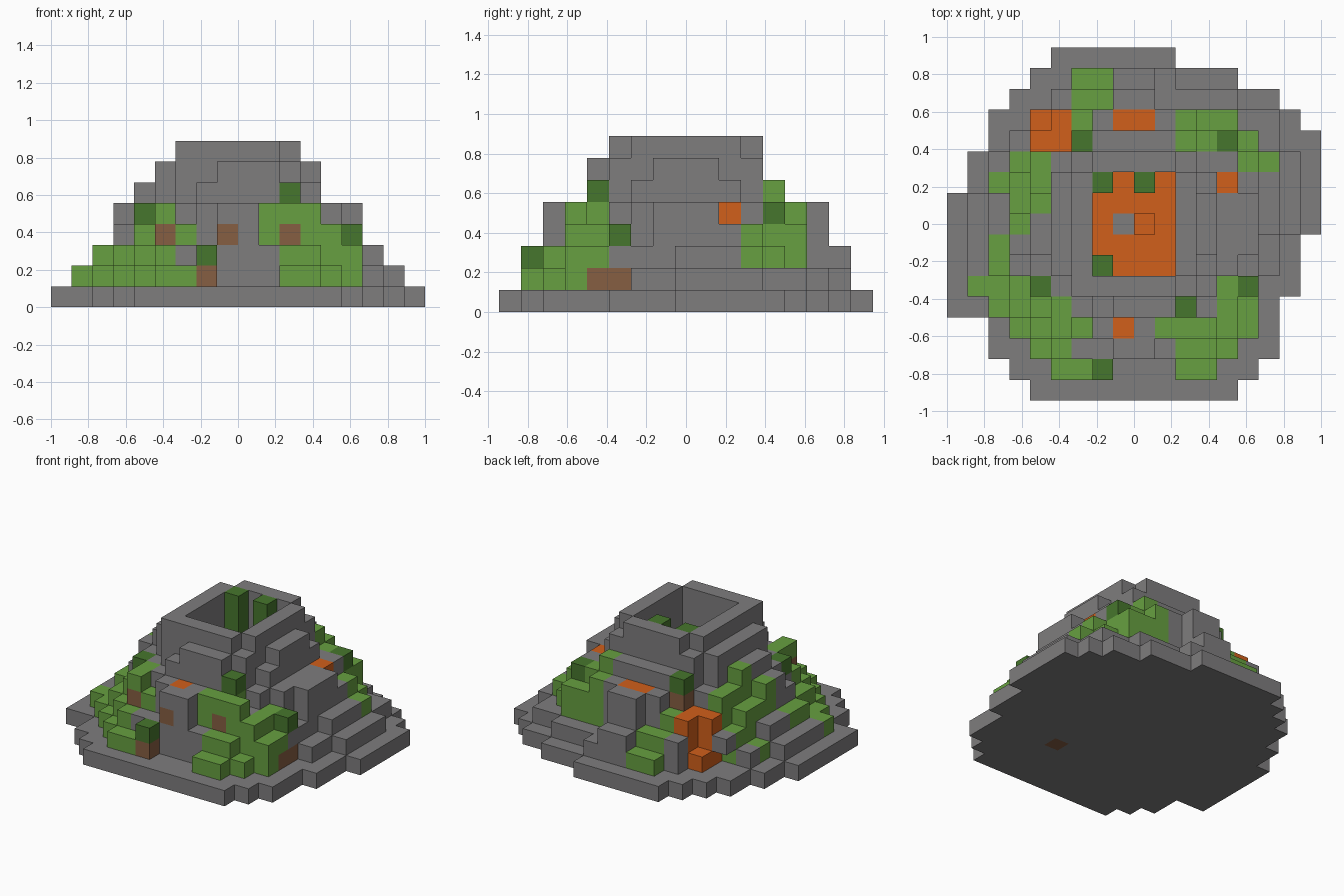
import bpy
import bmesh

cube = bpy.data.objects.get("Cube")
if cube:
    bpy.data.objects.remove(cube, do_unlink=True)

UNIT = 1 / 9          # edge length of one block
HALF_ROWS = 8.5       # rows run from front to back, centred on y = 0
cells = {}            # (column, row, level) -> colour name


def box(x0, x1, row0, row1, low, high):
    """All block positions in a box; upper limits are exclusive."""
    return [(x, row, level) for x in range(x0, x1)
            for row in range(row0, row1) for level in range(low, high)]


def terrace(level, *rects):
    """One level of rock, the union of several rectangles."""
    for rect in rects:
        for cell in box(*rect, level, level + 1):
            cells[cell] = "rock"


def paint(colour, *rects):
    """Recolour the existing blocks above the base slab."""
    for rect in rects:
        for cell in box(*rect, 1, 8):
            if cell in cells:
                cells[cell] = colour


def put(colour, *boxes):
    """Place new blocks or replace existing ones."""
    for limits in boxes:
        for cell in box(*limits):
            cells[cell] = colour


def dig(*limits):
    """Remove the blocks in a box."""
    for cell in box(*limits):
        cells.pop(cell, None)


# Stepped mountain, from the base slab to the crater rim
terrace(0, (-5, 5, 0, 16), (-4, 2, 0, 17), (-6, 6, 1, 15), (-7, 7, 2, 14),
        (-6, 7, 2, 15), (-9, 7, 4, 10), (-8, 8, 5, 12), (-7, 8, 5, 14),
        (-7, 9, 8, 13))
terrace(1, (-4, -1, 1, 2), (2, 4, 1, 2), (-5, 5, 2, 14), (-4, 5, 2, 15),
        (-6, 6, 3, 12), (-7, 6, 4, 12), (-8, 6, 5, 10), (-8, 7, 6, 10),
        (-7, 8, 8, 12), (-5, 7, 8, 14), (-3, 2, 14, 16))
terrace(2, (-4, 4, 2, 14), (-5, 5, 3, 14), (-6, 6, 4, 13), (-7, 6, 6, 10),
        (-6, 7, 8, 12), (-4, 1, 13, 15), (-1, 1, 15, 16), (5, 6, 3, 4))
terrace(3, (-1, 1, 2, 15), (-4, 5, 3, 14), (-5, 5, 4, 13), (-6, 5, 6, 11),
        (-6, 6, 7, 11))
terrace(4, (-1, 1, 2, 15), (-2, 2, 3, 14), (-4, 3, 4, 13), (-4, 4, 5, 13),
        (-5, 5, 6, 12), (-6, 6, 7, 9), (-5, 6, 7, 10))
terrace(5, (-2, 2, 4, 13), (-3, 3, 5, 12), (-4, 4, 6, 11), (-5, 4, 7, 10))
terrace(6, (-1, 2, 4, 12), (-3, 3, 5, 12), (-4, 3, 6, 11), (-4, 4, 7, 10))
terrace(7, (-3, 2, 5, 11), (-3, 3, 6, 11), (-2, 2, 6, 12))

# Grass on the front left, front right, and back slopes
paint("grass", (-4, -2, 1, 2), (-5, -3, 2, 3), (-6, -2, 3, 4),
      (-7, -3, 4, 5), (-8, -5, 5, 6), (-7, -6, 6, 8))
paint("grass", (2, 4, 1, 2), (2, 5, 2, 3), (1, 6, 3, 4), (4, 6, 4, 5),
      (4, 5, 5, 6))
paint("grass", (-6, -5, 8, 9), (-6, -4, 9, 10), (-7, -4, 10, 11),
      (-6, -4, 11, 12), (-3, -2, 13, 14), (-3, -1, 14, 15))
paint("grass", (2, 5, 12, 14), (5, 7, 11, 12), (5, 6, 12, 13))
put("grass", (-4, -3, 3, 4, 4, 5), (1, 4, 3, 4, 4, 5), (2, 3, 4, 5, 4, 5),
    (-3, -1, 15, 16, 1, 2), (2, 3, 12, 13, 5, 6), (2, 3, 13, 14, 4, 5),
    (5, 6, 11, 12, 3, 4))

# Bushes and the soil blocks below them
put("bush", (-2, -1, 1, 2, 2, 3), (-5, -4, 5, 6, 4, 5), (2, 3, 4, 5, 5, 6),
    (5, 6, 5, 6, 3, 4), (4, 5, 12, 13, 4, 5), (-3, -2, 12, 13, 5, 6))
put("soil", (-2, -1, 1, 2, 1, 2), (-4, -3, 3, 4, 3, 4), (2, 3, 3, 4, 3, 4),
    (-1, 0, 2, 3, 3, 4), (5, 6, 4, 6, 1, 2), (2, 3, 4, 5, 0, 1),
    (-3, -2, 12, 13, 4, 5))

# Lava spots on the slopes and the lava spill at the back
put("lava", (-1, 0, 3, 4, 4, 5), (-1, 1, 13, 14, 4, 5), (4, 5, 10, 11, 4, 5))
dig(-5, -3, 12, 14, 1, 8)
put("lava", (-5, -3, 12, 13, 1, 4), (-4, -3, 13, 14, 1, 4),
    (-5, -4, 13, 14, 1, 2))

# Crater with a lava pool, bushes and a rock inside
dig(-2, 2, 6, 11, 1, 8)
put("lava", (-2, 2, 6, 11, 1, 2), (0, 1, 8, 9, 2, 3))
put("rock", (-1, 0, 8, 9, 1, 2))
put("bush", (-2, -1, 10, 11, 2, 8), (0, 1, 10, 11, 2, 8),
    (-2, -1, 6, 7, 2, 7))

# Outward faces of a block: direction and corner offsets
FACES = {}
for axis in range(3):
    for side in (0, 1):
        step = [0, 0, 0]
        step[axis] = 2 * side - 1
        loop = []
        for a, b in ((0, 0), (1, 0), (1, 1), (0, 1)):
            corner = [0, 0, 0]
            corner[axis] = side
            corner[(axis + 1) % 3] = a
            corner[(axis + 2) % 3] = b
            loop.append(corner)
        FACES[tuple(step)] = loop if side else loop[::-1]


def build(name, colour, rgb):
    """Join the exposed faces of every block of one colour."""
    mat = bpy.data.materials.new(colour)
    mat.use_nodes = True
    mat.diffuse_color = (*rgb, 1)
    mat.node_tree.nodes["Principled BSDF"].inputs["Base Color"].default_value = (*rgb, 1)
    bm = bmesh.new()
    for cell, kind in cells.items():
        if kind != colour:
            continue
        for step, loop in FACES.items():
            if tuple(c + s for c, s in zip(cell, step)) in cells:
                continue
            corners = [[c + o for c, o in zip(cell, off)] for off in loop]
            bm.faces.new([bm.verts.new((x * UNIT, (y - HALF_ROWS) * UNIT, z * UNIT))
                          for x, y, z in corners])
    bmesh.ops.remove_doubles(bm, verts=bm.verts[:], dist=UNIT / 100)
    mesh = bpy.data.meshes.new(name)
    bm.to_mesh(mesh)
    bm.free()
    mesh.materials.append(mat)
    bpy.context.collection.objects.link(bpy.data.objects.new(name, mesh))


build("mountain_rock", "rock", (0.21, 0.205, 0.208))
build("grass_patches", "grass", (0.135, 0.35, 0.052))
build("bushes", "bush", (0.062, 0.18, 0.026))
build("soil_blocks", "soil", (0.24, 0.112, 0.055))
build("lava_flows", "lava", (0.64, 0.115, 0.011))
